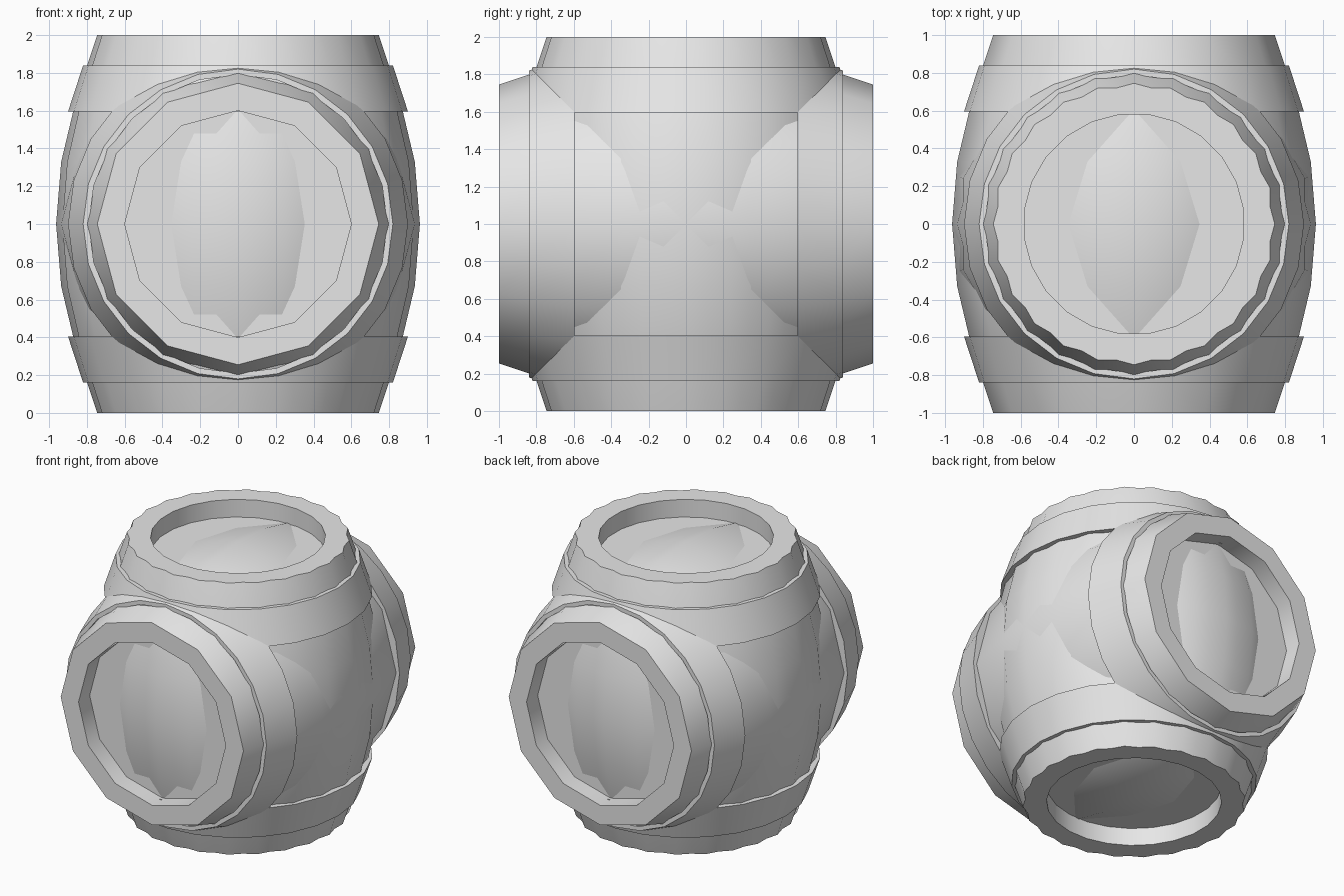
import bpy, bmesh, math
from mathutils import Matrix

cube = bpy.data.objects.get("Cube")
if cube:
    bpy.data.objects.remove(cube, do_unlink=True)

grey = bpy.data.materials.new("plain_grey")
grey.use_nodes = True
COLOUR = (0.8, 0.8, 0.8, 1)
grey.diffuse_color = COLOUR
for node in grey.node_tree.nodes:
    if node.type == 'BSDF_PRINCIPLED':
        node.inputs["Base Color"].default_value = COLOUR

UPRIGHT = Matrix.Identity(4)
LYING = Matrix.Rotation(math.pi / 2, 4, 'X')


def lathe(name, profile, sides, turn, direction, ring=False):
    """Spin (radius, height) points round an axis; a ring closes on itself, otherwise both ends are capped."""
    bm = bmesh.new()
    loops = []
    for r, h in profile:
        angles = [2 * math.pi * i / sides + math.radians(turn) for i in range(sides)]
        loops.append([bm.verts.new((r * math.cos(a), r * math.sin(a), h)) for a in angles])
    pairs = list(zip(loops, loops[1:]))
    if ring:
        pairs.append((loops[-1], loops[0]))
    else:
        bm.faces.new(loops[0])
        bm.faces.new(loops[-1])
    for low, high in pairs:
        for i in range(sides):
            j = (i + 1) % sides
            bm.faces.new((low[i], low[j], high[j], high[i]))
    bmesh.ops.recalc_face_normals(bm, faces=bm.faces)
    bm.transform(Matrix.Translation((0, 0, 1)) @ direction)
    mesh = bpy.data.meshes.new(name)
    bm.to_mesh(mesh)
    bm.free()
    mesh.materials.append(grey)
    obj = bpy.data.objects.new(name, mesh)
    bpy.context.collection.objects.link(obj)
    bpy.ops.object.select_all(action='DESELECT')
    obj.select_set(True)
    bpy.context.view_layer.objects.active = obj
    bpy.ops.object.shade_smooth_by_angle(angle=math.radians(35))
    return obj


# Barrel profile: recessed lid, rim, bulging staves, mirrored about the middle
half = [(0.6, 0.87), (0.6, 1), (0.745, 1), (0.855, 0.67), (0.936, 0.33)]
staves = half + [(0.963, 0)] + [(r, -h) for r, h in reversed(half)]

# One lying barrel crossed by two upright ones, turned half a stave apart
lathe("lying_barrel", staves, 12, 0, LYING)
lathe("upright_barrel", staves, 12, 0, UPRIGHT)
lathe("upright_barrel_turned", staves, 12, 15, UPRIGHT)

# Hoops near both ends of each barrel
for label, direction in (("lying", LYING), ("upright", UPRIGHT)):
    for end, s in (("first", 1), ("second", -1)):
        hoop = [(0.79, 0.84 * s), (0.82, 0.84 * s), (0.9, 0.595 * s), (0.82, 0.595 * s)]
        lathe(f"{label}_{end}_hoop", hoop, 24, 0, direction, ring=True)
